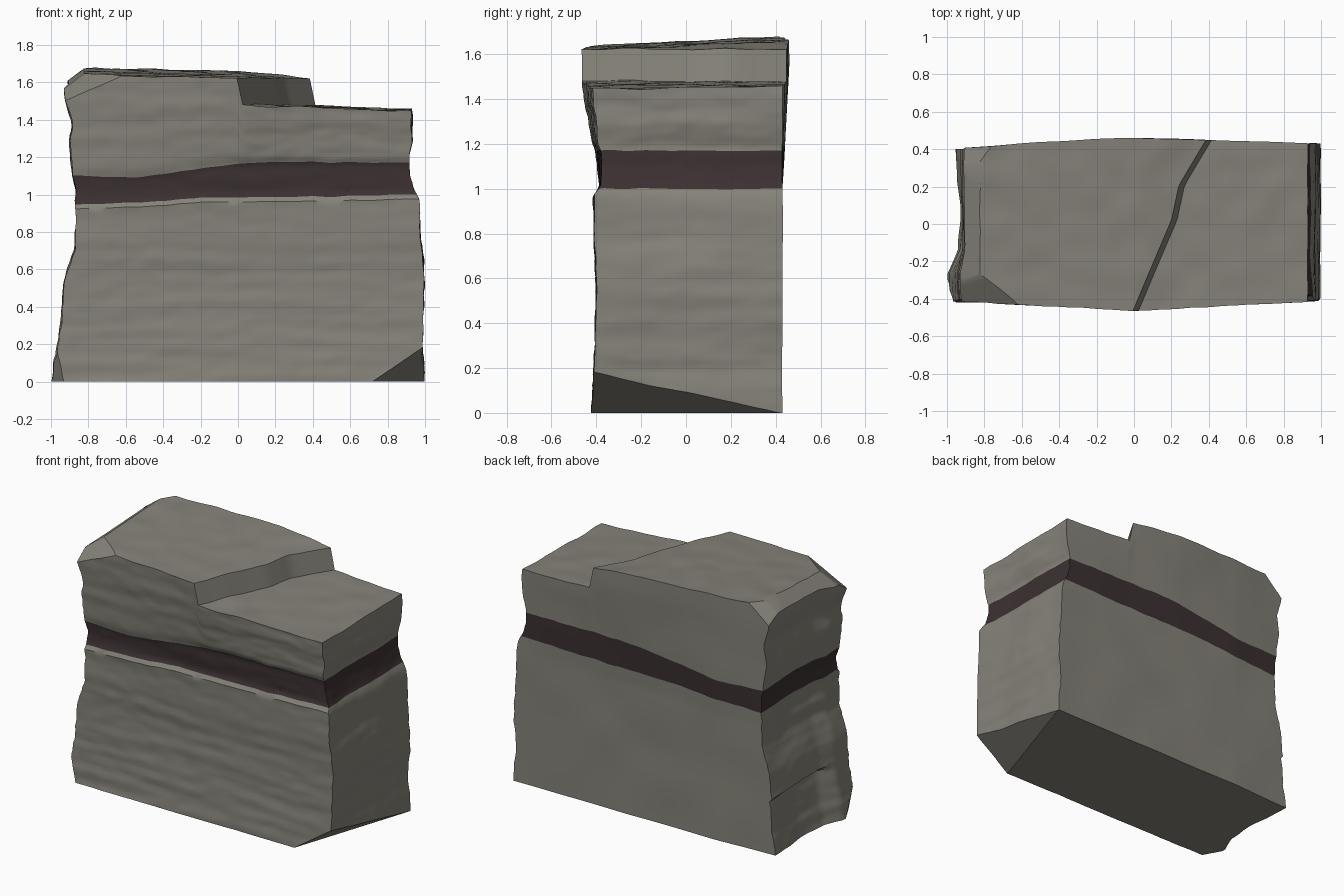
import bpy, bmesh
from mathutils import Vector, noise

cube = bpy.data.objects.get("Cube")
if cube:
    bpy.data.objects.remove(cube, do_unlink=True)


def material(name, rgb):
    m = bpy.data.materials.new(name)
    m.use_nodes = True
    m.diffuse_color = (*rgb, 1)
    m.node_tree.nodes["Principled BSDF"].inputs["Base Color"].default_value = (*rgb, 1)
    return m


def curve(points, t):
    """Piecewise linear profile lookup."""
    if t <= points[0][0]:
        return points[0][1]
    for (a, va), (b, vb) in zip(points, points[1:]):
        if t <= b:
            return va + (vb - va) * (t - a) / (b - a)
    return points[-1][1]


def mix(a, b, t):
    return a + (b - a) * t


# Side profiles by height
LEFT = [(0, -1.0), (.17, -.97), (.4, -.945), (.58, -.93), (.75, -.88), (.95, -.87),
        (1.1, -.87), (1.3, -.905), (1.4, -.89), (1.5, -.93), (1.58, -.935), (1.65, -.92)]
RIGHT = [(0, 1.0), (.2, .98), (.4, .995), (.6, .99), (.8, .975), (.97, .965),
         (1.02, .935), (1.1, .91), (1.2, .91), (1.35, .93), (1.46, .93)]
LEFT_HOLLOW = [(-.42, .01), (-.28, 0), (-.14, .06), (.1, .07), (.4, .04)]
FRONT = [(0, -.42), (.3, -.405), (.6, -.4), (.8, -.41), (.98, -.41), (1.01, -.38),
         (1.16, -.375), (1.2, -.39), (1.4, -.4), (1.6, -.415)]
# Dark seam limits and top step line
SEAM_LOW = [(-.87, .945), (-.5, .96), (-.2, .983), (.5, .99), (.9, 1.0)]
SEAM_HIGH = [(-.87, 1.1), (-.55, 1.09), (-.3, 1.125), (0, 1.165), (.2, 1.175), (.9, 1.17)]
STEP = [(-.45, -.01), (.02, .2), (.2, .24), (.45, .39)]
CREST = [(-.92, 1.655), (-.8, 1.66), (-.4, 1.65), (0, 1.64), (.4, 1.6)]

NX, NY, BELOW, SEAM, ABOVE = 70, 32, 40, 8, 20
NZ = BELOW + SEAM + ABOVE
SPLIT = 38


def level(k):
    """Undistorted height of a row."""
    if k <= BELOW:
        return k / BELOW
    if k <= BELOW + SEAM:
        return 1 + .17 * (k - BELOW) / SEAM
    return 1.17 + .43 * (k - BELOW - SEAM) / ABOVE


def point(i, j, k):
    c = level(k)
    v = j / NY
    y0 = mix(-.44, .44, v)
    # columns follow the diagonal step line
    step = curve(STEP, y0)
    left = curve(LEFT, c) + curve(LEFT_HOLLOW, y0) * (1 if c < .4 else .45)
    right = curve(RIGHT, min(c, 1.46))
    if i <= SPLIT:
        x = mix(left, step, i / SPLIT)
    else:
        x = mix(step + .03, right, (i - SPLIT - 1) / (NX - SPLIT - 1))
    # heights
    bump = noise.noise(Vector((x * 6, y0 * 6, 3))) * .009
    if i <= SPLIT:
        top = curve(CREST, x) + .045 * y0 + bump
    else:
        top = 1.487 - .04 * x + .015 * y0 + bump
    ragged = noise.noise(Vector((x * 9, y0 * 9, 7))) * .006
    low, high = curve(SEAM_LOW, x) + ragged, curve(SEAM_HIGH, x) + ragged
    if k <= BELOW:
        z = low * c
    elif k <= BELOW + SEAM:
        z = mix(low, high, (k - BELOW) / SEAM)
    else:
        z = mix(high, top, (k - BELOW - SEAM) / ABOVE)
    # front and back bulge towards the crest
    bulge = max(0, 1 - abs(x)) * .05
    rise = min(1, max(0, (c - .9) / .6))
    front = curve(FRONT, c) - bulge * rise
    back = curve([(-.95, .4), (-.5, .42), (.4, .425), (1, .43)], x) + bulge * rise * .75
    y = mix(front, back, v)
    # layered strata on front and ends, smoother swell on back
    strata = noise.noise(Vector((x * 1.5, y * 1.5, z * 17))) * .007
    strata += noise.noise(Vector((x * 9, y * 9, z * 24))) * .004
    if j == 0:
        y += strata
    if j == NY:
        y += noise.noise(Vector((x * 3, 5, z * 3))) * .006
    if i in (0, NX):
        x += strata + noise.noise(Vector((i, y * 4, z * 4))) * .01
    return Vector((x, y, z))


# Surface of the block
bm = bmesh.new()
verts = {}


def vert(key):
    if key not in verts:
        verts[key] = bm.verts.new(point(*key))
    return verts[key]


def sheet(nu, nv, place, flip):
    for a in range(nu):
        for b in range(nv):
            ring = [place(a, b), place(a + 1, b), place(a + 1, b + 1), place(a, b + 1)]
            rows = [key[2] for key in ring]
            f = bm.faces.new([vert(key) for key in (ring[::-1] if flip else ring)])
            in_seam = min(rows) >= BELOW and max(rows) <= BELOW + SEAM
            f.material_index = 1 if in_seam else 0


for end in (0, 1):
    sheet(NX, NZ, lambda a, b: (a, end * NY, b), end == 1)
    sheet(NY, NZ, lambda a, b: (end * NX, a, b), end == 0)
    sheet(NX, NY, lambda a, b: (a, b, end * NZ), end == 0)

# Chipped corners, each cut by a plane through three points
CHIPS = [
    ((.72, -.42, 0), (.97, -.41, .17), (1.0, .43, 0)),
    ((-.97, -.41, .17), (-.93, -.42, 0), (-1.0, -.29, 0)),
    ((-.93, -.2, 1.64), (-.62, -.43, 1.635), (-.87, -.41, 1.53)),
    ((-.77, .42, 1.67), (-.85, .3, 1.67), (-.87, .42, 1.58)),
    ((-.82, -.02, 1.66), (-.83, .35, 1.67), (-.91, .1, 1.6)),
]
middle = Vector((0, 0, .8))
for chip in CHIPS:
    a, b, c = map(Vector, chip)
    normal = (b - a).cross(c - a).normalized()
    if normal.dot(middle - a) > 0:
        normal.negate()
    bmesh.ops.bisect_plane(bm, geom=bm.verts[:] + bm.edges[:] + bm.faces[:],
                           plane_co=a, plane_no=normal, clear_outer=True)
    rim = [e for e in bm.edges if e.is_boundary]
    caps = bmesh.ops.holes_fill(bm, edges=rim, sides=0)["faces"]
    for f in caps:
        f.material_index = 0
bmesh.ops.recalc_face_normals(bm, faces=bm.faces[:])

mesh = bpy.data.meshes.new("rock_block")
bm.to_mesh(mesh)
bm.free()
mesh.materials.append(material("grey stone", (.235, .225, .19)))
mesh.materials.append(material("dark seam", (.045, .03, .031)))
rock = bpy.data.objects.new("rock_block", mesh)
bpy.context.collection.objects.link(rock)
bpy.ops.object.select_all(action="DESELECT")
rock.select_set(True)
bpy.context.view_layer.objects.active = rock
bpy.ops.object.shade_smooth_by_angle(angle=.6)
